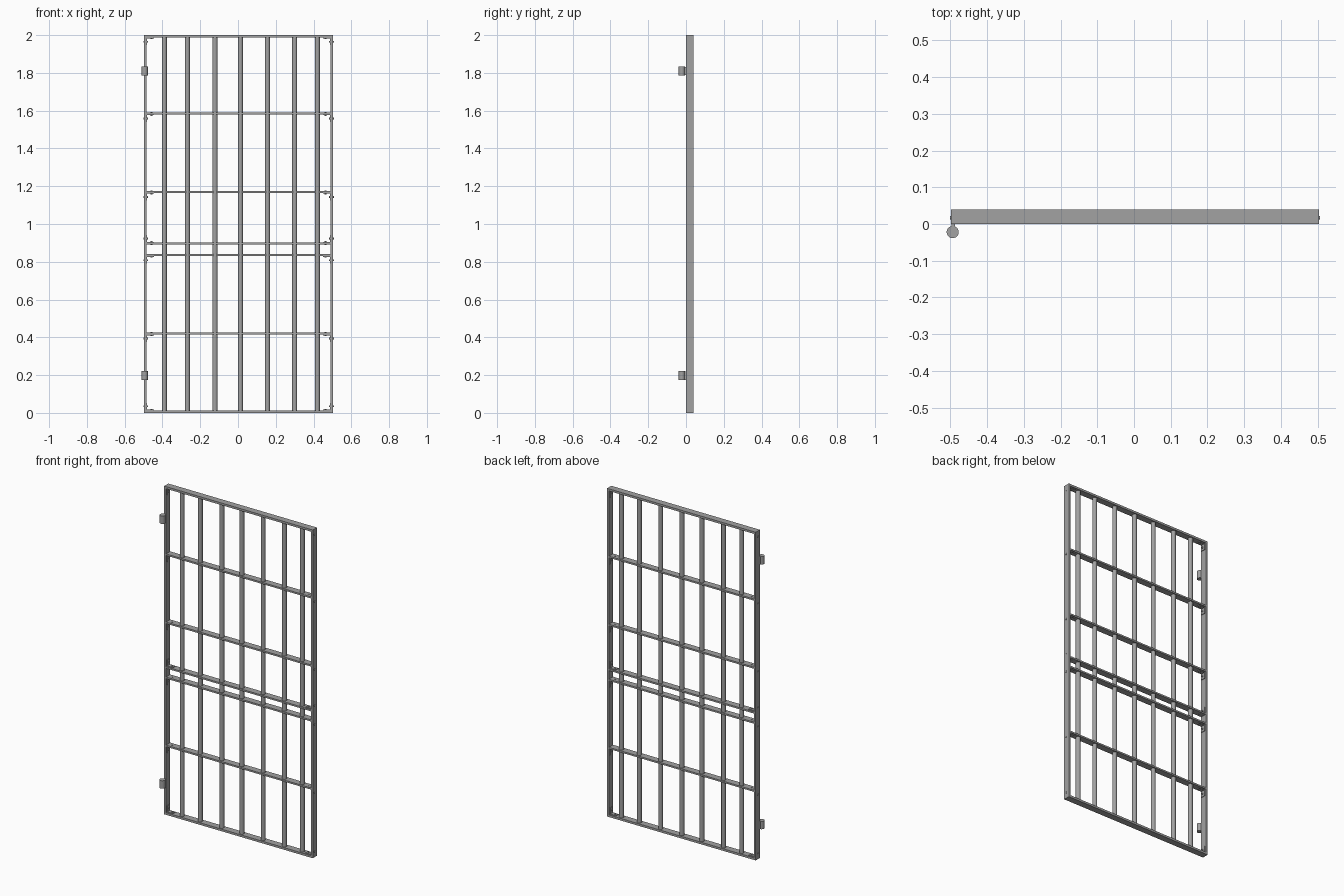
import bpy
from math import radians
from mathutils import Vector

cube = bpy.data.objects.get("Cube")
if cube:
    bpy.data.objects.remove(cube, do_unlink=True)

# Single steel colour
steel = bpy.data.materials.new("grey steel")
steel.use_nodes = True
GREY = (0.36, 0.36, 0.36, 1)
steel.diffuse_color = GREY
steel.node_tree.nodes["Principled BSDF"].inputs["Base Color"].default_value = GREY


def finish(name):
    obj = bpy.context.object
    obj.name = name
    obj.data.materials.append(steel)
    return obj


def box(name, x0, x1, y0, y1, z0, z1):
    bpy.ops.mesh.primitive_cube_add(size=1, location=((x0 + x1) / 2, (y0 + y1) / 2, (z0 + z1) / 2))
    obj = finish(name)
    obj.scale = (abs(x1 - x0), abs(y1 - y0), abs(z1 - z0))
    bpy.ops.object.transform_apply(location=False, rotation=False, scale=True)
    return obj


def rod(name, start, end, radius, sides=24):
    start, end = Vector(start), Vector(end)
    axis = end - start
    bpy.ops.mesh.primitive_cylinder_add(
        vertices=sides, radius=radius, depth=axis.length, location=(start + end) / 2,
        rotation=axis.to_track_quat("Z", "Y").to_euler())
    obj = finish(name)
    bpy.ops.object.shade_smooth_by_angle(angle=radians(40))
    return obj


LEFT, RIGHT = -0.498, 0.504
DEPTH = 0.04
T = 0.013
MID = DEPTH / 2

# Outer frame of flat bar
box("top_rail", LEFT, RIGHT, 0, DEPTH, 2 - T, 2)
box("bottom_rail", LEFT, RIGHT, 0, DEPTH, 0, T)
box("right_stile", LEFT, LEFT + T, 0, DEPTH, T, 2 - T)
box("left_stile", RIGHT - T, RIGHT, 0, DEPTH, T, 2 - T)

# Cross bars
HALF = 0.005
CROSS = (0.42, 0.835, 0.897, 1.17, 1.585)
for z in CROSS:
    box("cross_bar", LEFT + T, RIGHT - T, 0, DEPTH, z - HALF, z + HALF)

# Round upright bars passing through the cross bars
for x in (-0.39, -0.268, -0.122, 0.013, 0.156, 0.3, 0.42):
    rod("upright_bar", (x, MID, T), (x, MID, 2 - T), 0.0135)


# Angle brackets with bolts, at both ends of every horizontal member
def bracket(side, z, up, rail_bolt):
    wall = RIGHT - T if side > 0 else LEFT + T
    leg, thick, y0, y1 = 0.04, 0.004, 0.007, 0.033
    box("bracket_flat_leg", wall, wall - side * leg, y0, y1, z, z + up * thick)
    box("bracket_upright_leg", wall, wall - side * thick, y0, y1, z, z + up * leg)
    zb = z + up * 0.022
    rod("stile_bolt", (wall - side * 0.008, MID - 0.003, zb),
        (wall + side * (T + 0.003), MID - 0.003, zb), 0.005, 12)
    xb = wall - side * 0.028
    rod("rail_bolt", (xb, MID, z + up * 0.008), (xb, MID, z - up * rail_bolt), 0.005, 12)


for side in (-1, 1):
    bracket(side, 2 - T, -1, T)
    bracket(side, T, 1, T)
    for z in CROSS:
        up = 1 if z == 0.897 else -1
        bracket(side, z + up * HALF, up, 2 * HALF + 0.002)

# Hinge barrels welded to the front of the hinge stile
for z in (0.197, 1.81):
    rod("hinge_barrel", (-0.494, -0.022, z - 0.024), (-0.494, -0.022, z + 0.024), 0.0165)
    box("hinge_weld", -0.497, -0.488, -0.012, 0.001, z - 0.022, z + 0.022)
